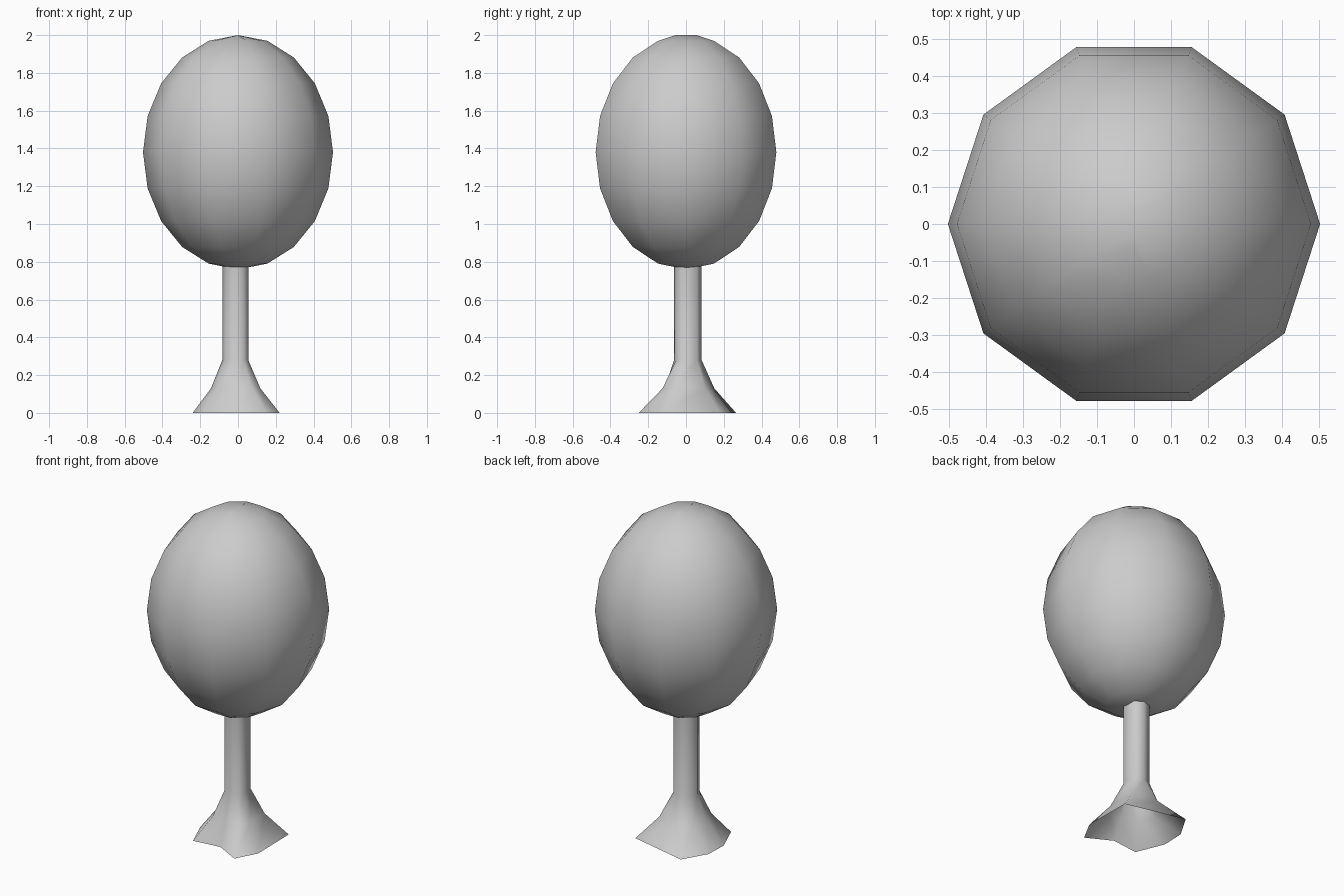
import bpy, bmesh
from math import sin, cos, radians, pi

if "Cube" in bpy.data.objects:
    bpy.data.objects.remove(bpy.data.objects["Cube"])


def loft(name, rings, cap_start=False, cap_end=False):
    """Skin a list of equal-length vertex rings into one smooth object."""
    bm = bmesh.new()
    loops = [[bm.verts.new(p) for p in ring] for ring in rings]
    n = len(loops[0])
    for a, b in zip(loops, loops[1:]):
        for i in range(n):
            j = (i + 1) % n
            bm.faces.new((a[i], a[j], b[j], b[i]))
    if cap_start:
        bm.faces.new(loops[0][::-1])
    if cap_end:
        bm.faces.new(loops[-1])
    bmesh.ops.remove_doubles(bm, verts=bm.verts, dist=0.0005)
    bmesh.ops.recalc_face_normals(bm, faces=bm.faces)
    for f in bm.faces:
        f.smooth = True
    mesh = bpy.data.meshes.new(name)
    bm.to_mesh(mesh)
    bm.free()
    obj = bpy.data.objects.new(name, mesh)
    bpy.context.collection.objects.link(obj)
    return obj


# Foliage: ten-sided egg with a short ridge at the top
SIDES, RINGS = 10, 10
CENTRE_Z, RADIUS, HALF_HEIGHT = 1.38, 0.503, 0.62


def foliage_ring(k):
    t = pi * k / RINGS
    r, z = RADIUS * sin(t), CENTRE_Z - HALF_HEIGHT * cos(t)
    return [(r * cos(2 * pi * i / SIDES), r * sin(2 * pi * i / SIDES), z)
            for i in range(SIDES)]


ridge = [(0, 0.06 * sin(2 * pi * i / SIDES), 2.0) for i in range(SIDES)]
loft("foliage", [foliage_ring(k) for k in range(RINGS)] + [ridge])

# Trunk: eight-sided stem flaring into an uneven, open root outline
roots = [(0.22, -0.12), (0.215, 0.18), (-0.15, 0.265), (-0.235, 0.12),
         (-0.24, -0.02), (-0.17, -0.19), (0.0, -0.17), (0.15, -0.25)]
angles = [-28, 40, 85, 130, 180, 225, 270, 302]
CX, CY = -0.01, 0.01


def trunk_ring(r, z):
    return [(CX + r * cos(radians(a)), CY + r * sin(radians(a)), z)
            for a in angles]


flare = [((0.5 * x + p[0]) / 1.85, (0.5 * y + p[1]) / 1.85, 0.13)
         for (x, y), p in zip(roots, trunk_ring(0.135, 0))]
loft("trunk", [[(x, y, 0) for x, y in roots], flare,
               trunk_ring(0.073, 0.28), trunk_ring(0.073, 0.80)])
